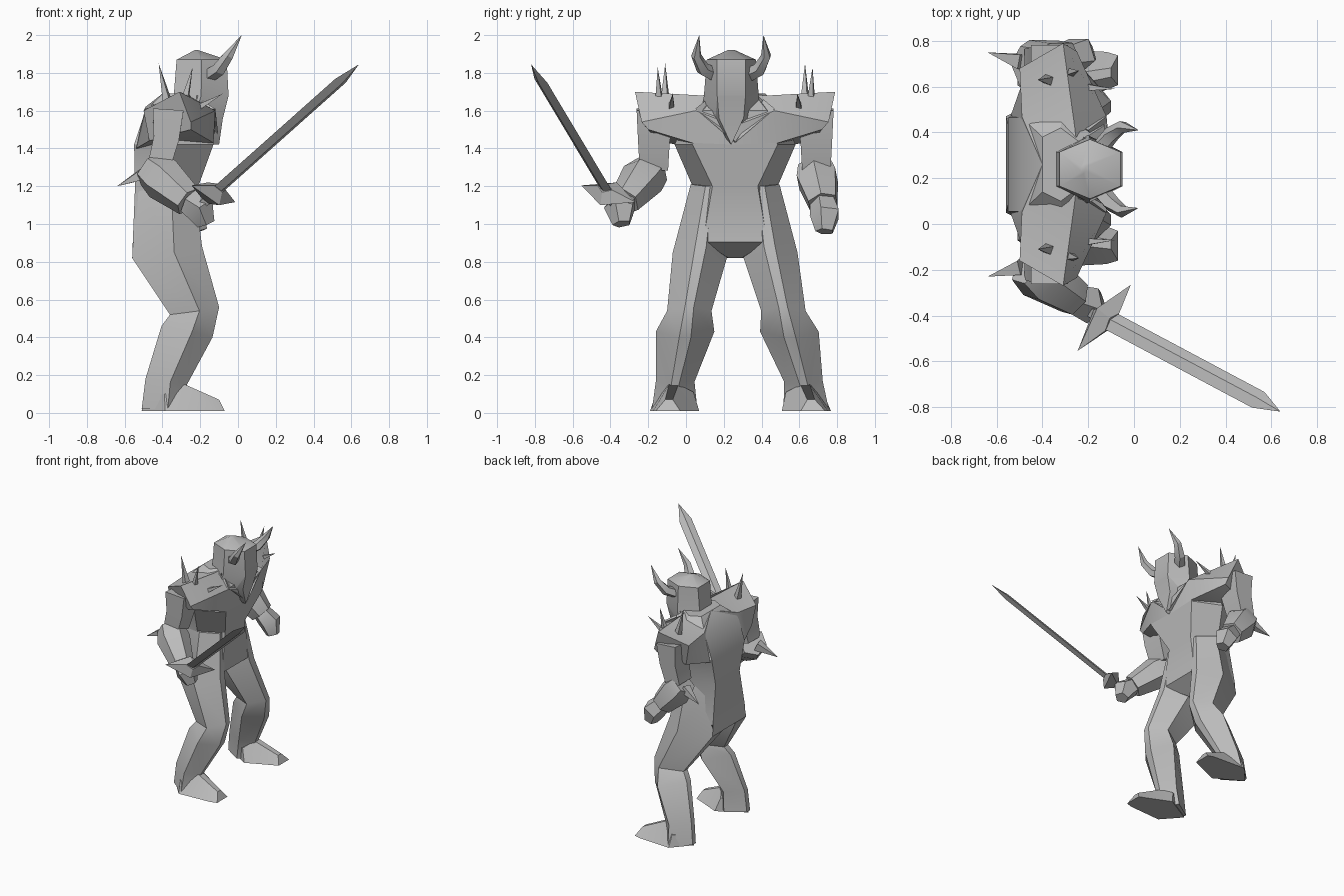
import bpy, bmesh, math
from mathutils import Vector

if "Cube" in bpy.data.objects:
    bpy.data.objects.remove(bpy.data.objects["Cube"])

MID = 0.26   # sideways centre of the body
HEAD = 0.24  # sideways centre of the head
parts = []

grey = bpy.data.materials.new("plain grey")
grey.use_nodes = True
colour = (0.5, 0.5, 0.5, 1)
grey.diffuse_color = colour
grey.node_tree.nodes["Principled BSDF"].inputs["Base Color"].default_value = colour


def loft(name, rings):
    """Skin a list of equal-length rings and cap both ends."""
    bm = bmesh.new()
    rows = [[bm.verts.new(p) for p in ring] for ring in rings]
    for low, high in zip(rows, rows[1:]):
        for i in range(len(low)):
            j = (i + 1) % len(low)
            bm.faces.new((low[i], low[j], high[j], high[i]))
    bm.faces.new(rows[0])
    bm.faces.new(rows[-1])
    bmesh.ops.remove_doubles(bm, verts=bm.verts, dist=0.0005)
    bmesh.ops.recalc_face_normals(bm, faces=bm.faces)
    mesh = bpy.data.meshes.new(name)
    bm.to_mesh(mesh)
    bm.free()
    mesh.materials.append(grey)
    obj = bpy.data.objects.new(name, mesh)
    bpy.context.collection.objects.link(obj)
    parts.append(obj)


def tube(name, path, radii, sides=4, wide=1.0, ref=(0, 1, 0)):
    """Many-sided tube along a path; ref sets the direction of its width."""
    path = [Vector(p) for p in path]
    rings = []
    for i, p in enumerate(path):
        along = (path[min(i + 1, len(path) - 1)] - path[max(i - 1, 0)]).normalized()
        up = along.cross(Vector(ref)).normalized()
        side = up.cross(along)
        ring = []
        for k in range(sides):
            a = math.tau * (k + 0.5) / sides
            ring.append(p + radii[i] * (math.cos(a) * side * wide + math.sin(a) * up))
        rings.append(ring)
    loft(name, rings)


def spike(name, base, tip, radius=0.03):
    tube(name, [base, tip], [radius, 0], 4, ref=(0.3, 1, 0.2))


# Torso: height, back x, front x, half widths at back, side and front
def torso_ring(z, back, front, wb, ws, wf):
    mid = (back + front) / 2
    half = [(back, wb), (mid, ws), (front, wf)]
    return ([(x, MID + w, z) for x, w in half]
            + [(x, MID - w, z) for x, w in reversed(half)])


loft("torso", [torso_ring(*r) for r in (
    (0.82, -0.56, -0.32, 0.20, 0.05, 0.035),
    (0.905, -0.557, -0.20, 0.20, 0.22, 0.17),
    (1.20, -0.545, -0.21, 0.15, 0.225, 0.12),
    (1.42, -0.55, -0.13, 0.205, 0.32, 0.225),
    (1.60, -0.49, -0.13, 0.205, 0.25, 0.17),
    (1.69, -0.40, -0.24, 0.12, 0.16, 0.10))])


# Helmet: six-sided with a low peak
def hex_ring(z, back, front, flat, wide):
    mid = (back + front) / 2
    return [(back, HEAD - flat, z), (mid, HEAD - wide, z), (front, HEAD - flat, z),
            (front, HEAD + flat, z), (mid, HEAD + wide, z), (back, HEAD + flat, z)]


loft("helmet", [hex_ring(*r) for r in (
    (1.56, -0.36, -0.11, 0.07, 0.16),
    (1.68, -0.34, -0.05, 0.075, 0.145),
    (1.87, -0.325, -0.06, 0.075, 0.13),
    (1.92, -0.23, -0.21, 0.01, 0.02))])

# Face guard tapering to a point on the chest
guard_rows = ((1.68, -0.05, 0.075, 0.14), (1.56, -0.08, 0.065, 0.12), (1.42, -0.10, 0, 0))
loft("face_guard", [
    [(x, HEAD - f, z), (x, HEAD + f, z), (-0.22, HEAD + b, z), (-0.22, HEAD - b, z)]
    for z, x, f, b in guard_rows])

for s, side in ((-1, "right"), (1, "left")):
    def at(x, d, z):
        return (x, MID + s * d, z)

    def head_at(x, d, z):
        return (x, HEAD + s * d, z)

    # Raised collar sweeping from the chest point to the shoulder
    loft(side + "_collar", [
        [at(-0.10, 0.0, 1.43), at(-0.15, 0.05, 1.51), at(-0.22, 0.0, 1.45)],
        [at(-0.12, 0.21, 1.61), at(-0.2, 0.15, 1.66), at(-0.26, 0.18, 1.58)]])

    # Horn curving out, forward and up
    tube(side + "_horn", [head_at(-0.15, 0.09, 1.79), head_at(-0.10, 0.15, 1.82),
                          head_at(-0.05, 0.185, 1.89), head_at(0.02, 0.17, 2.0)],
         [0.04, 0.038, 0.028, 0], 5, ref=(1, 0.2, -0.5))

    # Shoulder plate flaring from chest to outer corner
    loft(side + "_shoulder", [
        [at(-0.40, 0.0, 1.69), at(-0.54, 0.0, 1.40), at(-0.13, 0.0, 1.42), at(-0.11, 0.0, 1.52), at(-0.24, 0.0, 1.69)],
        [at(-0.49, 0.21, 1.62), at(-0.54, 0.21, 1.40), at(-0.13, 0.23, 1.43), at(-0.12, 0.21, 1.60), at(-0.26, 0.17, 1.68)],
        [at(-0.50, 0.42, 1.60), at(-0.47, 0.41, 1.44), at(-0.25, 0.46, 1.50), at(-0.25, 0.495, 1.54), at(-0.31, 0.53, 1.70)]])

    for n, (base, tip) in enumerate((
            ((-0.37, 0.37, 1.63), (-0.42, 0.37, 1.85)),
            ((-0.29, 0.40, 1.62), (-0.24, 0.41, 1.83)),
            ((-0.26, 0.34, 1.59), (-0.08, 0.33, 1.69)))):
        spike(f"{side}_shoulder_spike_{n}", at(*base), at(*tip))

    # Arms: the right forearm swings out, the left hangs closer
    if s < 0:
        wrist, hand, tip = at(-0.26, 0.585, 1.12), at(-0.20, 0.61, 1.08), at(-0.17, 0.60, 1.0)
        elbow, middle = at(-0.46, 0.44, 1.29), at(-0.40, 0.49, 1.24)
    else:
        wrist, hand, tip = at(-0.30, 0.465, 1.11), at(-0.24, 0.48, 1.05), at(-0.21, 0.475, 0.96)
        elbow, middle = at(-0.46, 0.425, 1.30), at(-0.41, 0.435, 1.24)
    tube(side + "_upper_arm", [at(-0.37, 0.42, 1.60), at(-0.38, 0.43, 1.45), at(-0.42, 0.43, 1.30)],
         [0.115, 0.095, 0.085], 4, wide=1.25)
    tube(side + "_forearm", [elbow, middle, wrist], [0.10, 0.12, 0.085], 6, ref=(0, 1, 0.2))
    tube(side + "_hand", [wrist, hand, tip], [0.07, 0.085, 0.05], 5)
    spike(side + "_elbow_spike", at(-0.49, 0.45, 1.27), at(-0.64, 0.49, 1.20), 0.045)

    # The left leg stands a little wider towards the ground
    def stance(x, d, z):
        return at(x, d + (0.058 * max(0, 1 - z / 0.7) if s > 0 else 0), z)

    # Leg: heights and x at back and front, inner and outer side, back edge from and to
    def leg_ring(zb, zf, back, front, inner, outer, b_in, b_out):
        w = outer - inner
        mid, zm = back * 0.4 + front * 0.6, (zb + zf) / 2
        return [stance(back, b_in, zb), stance(back, b_out, zb),
                stance(mid, outer, zm), stance(front, inner + w * 0.6, zf),
                stance(front, inner + w * 0.4, zf), stance(mid, inner, zm)]

    loft(side + "_leg", [leg_ring(*r) for r in (
        (1.22, 1.20, -0.54, -0.23, 0.04, 0.235, 0.05, 0.14),
        (0.82, 0.88, -0.56, -0.19, 0.035, 0.33, 0.08, 0.21),
        (0.52, 0.56, -0.36, -0.10, 0.125, 0.36, 0.22, 0.27),
        (0.46, 0.40, -0.405, -0.135, 0.11, 0.42, 0.24, 0.29),
        (0.18, 0.15, -0.49, -0.27, 0.215, 0.42, 0.29, 0.33),
        (0.02, 0.02, -0.51, -0.28, 0.20, 0.44, 0.29, 0.33))])

    # Foot: a pointed sole rising to an instep ridge and a small toe cap
    sole = [(-0.51, 0.31), (-0.385, 0.45), (-0.12, 0.435), (-0.07, 0.42),
            (-0.07, 0.29), (-0.12, 0.27), (-0.30, 0.19)]
    top = [(-0.50, 0.31, 0.08), (-0.39, 0.42, 0.10), (-0.28, 0.35, 0.15), (-0.10, 0.37, 0.07),
           (-0.10, 0.33, 0.07), (-0.28, 0.30, 0.15), (-0.33, 0.22, 0.11)]
    loft(side + "_foot", [[stance(x, d, 0.01) for x, d in sole], [stance(*p) for p in top]])

# Sword: axes along the blade, along the guard, and through the flat
hilt = Vector((-0.13, -0.41, 1.16))
tip = Vector((0.64, -0.82, 1.845))
along = (tip - hilt).normalized()
across = Vector((0.61, 0.755, -0.23))
across = (across - across.dot(along) * along).normalized()
flat = along.cross(across)


def diamond(distance, width, thick):
    c = hilt + along * distance
    return [c + across * width, c + flat * thick, c - across * width, c - flat * thick]


length = (tip - hilt).length
loft("blade", [diamond(0, 0.045, 0.02), diamond(length - 0.14, 0.045, 0.02), diamond(length, 0, 0)])
loft("guard", [diamond(-0.05, 0.05, 0.03), diamond(0, 0.19, 0.08), diamond(0.05, 0.05, 0.03)])
loft("grip", [diamond(-0.13, 0.03, 0.03), diamond(0, 0.03, 0.03)])

# Shade softly while keeping the hard facet edges
bpy.ops.object.select_all(action="DESELECT")
for obj in parts:
    obj.select_set(True)
bpy.context.view_layer.objects.active = parts[0]
bpy.ops.object.shade_smooth_by_angle(angle=math.radians(30))
